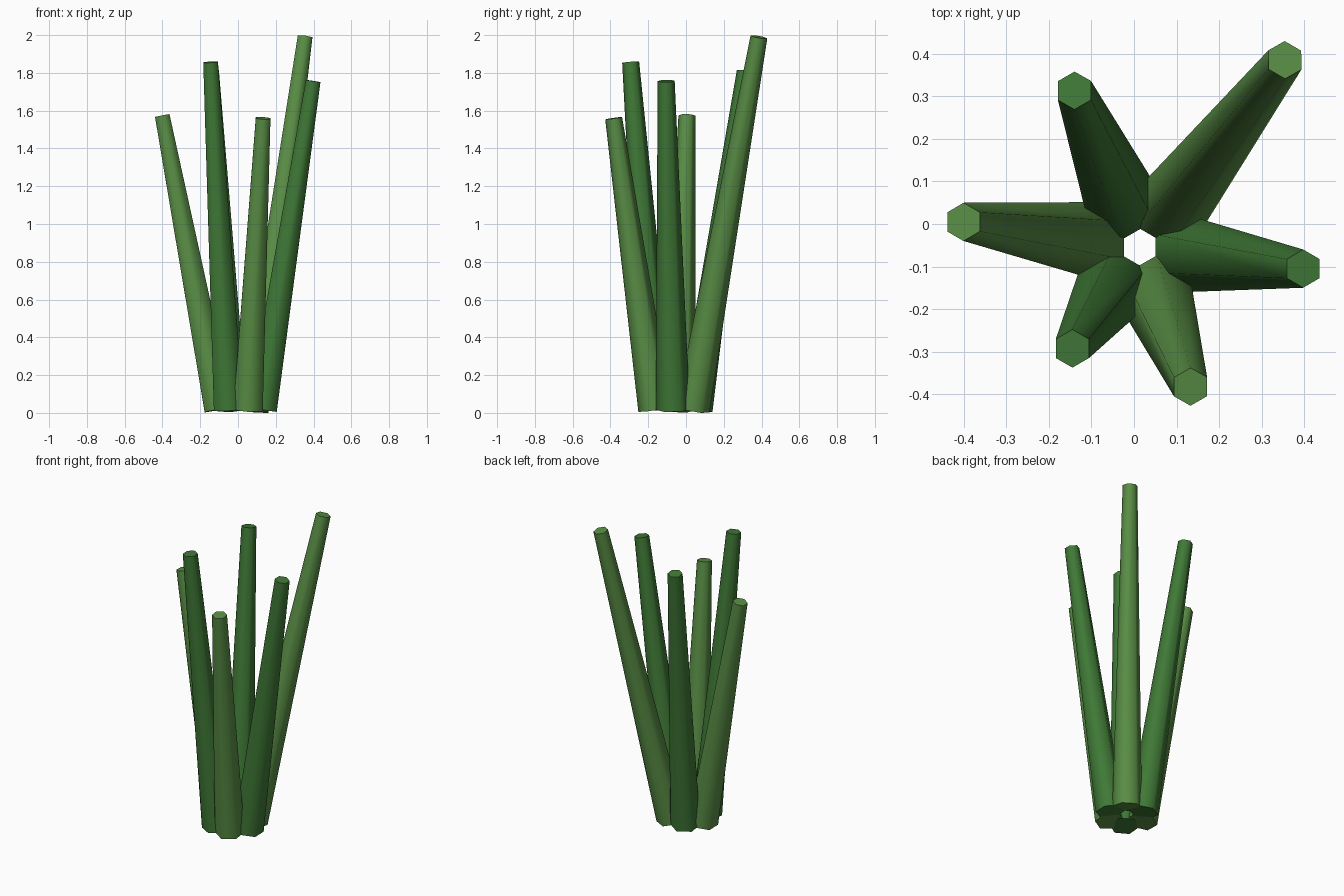
import bpy
import bmesh
import math
from mathutils import Vector

if "Cube" in bpy.data.objects:
    bpy.data.objects.remove(bpy.data.objects["Cube"])

# Two alternating greens
def make_material(name, color):
    mat = bpy.data.materials.new(name)
    mat.diffuse_color = color
    mat.use_nodes = True
    mat.node_tree.nodes["Principled BSDF"].inputs["Base Color"].default_value = mat.diffuse_color
    return mat

LIGHT = make_material("light_green", (0.10, 0.27, 0.06, 1))
DARK = make_material("dark_green", (0.05, 0.19, 0.037, 1))

CENTRE = Vector((0.014, -0.055, 0.018))
RING, R_BASE, R_TOP = 0.115, 0.09, 0.045


# Tapered six-sided stem, its ends square to its own axis
def stem(name, top, mat):
    top = Vector(top)
    outward = Vector((top.x - CENTRE.x, top.y - CENTRE.y, 0)).normalized()
    base = CENTRE + outward * RING
    turn = Vector((0, 0, 1)).rotation_difference(top - base)
    bm = bmesh.new()
    rings = []
    for centre, r in ((base, R_BASE), (top, R_TOP)):
        ring = []
        for i in range(6):
            a = math.pi / 2 + i * math.pi / 3
            ring.append(bm.verts.new(centre + turn @ Vector((r * math.cos(a), r * math.sin(a), 0))))
        rings.append(ring)
    low, high = rings
    for i in range(6):
        j = (i + 1) % 6
        bm.faces.new((low[i], low[j], high[j], high[i])).smooth = True
    bm.faces.new(low[::-1])
    bm.faces.new(high)
    mesh = bpy.data.meshes.new(name)
    bm.to_mesh(mesh)
    bm.free()
    mesh.materials.append(mat)
    obj = bpy.data.objects.new(name, mesh)
    bpy.context.collection.objects.link(obj)


# Six stems fanning out of one clump
tops = [
    (0.398, -0.105, 1.757),
    (0.355, 0.386, 1.99),
    (-0.14, 0.314, 1.81),
    (-0.401, 0.005, 1.574),
    (-0.145, -0.293, 1.857),
    (0.133, -0.383, 1.56),
]
for n, top in enumerate(tops):
    stem(f"stem_{n + 1}", top, LIGHT if n % 2 else DARK)
